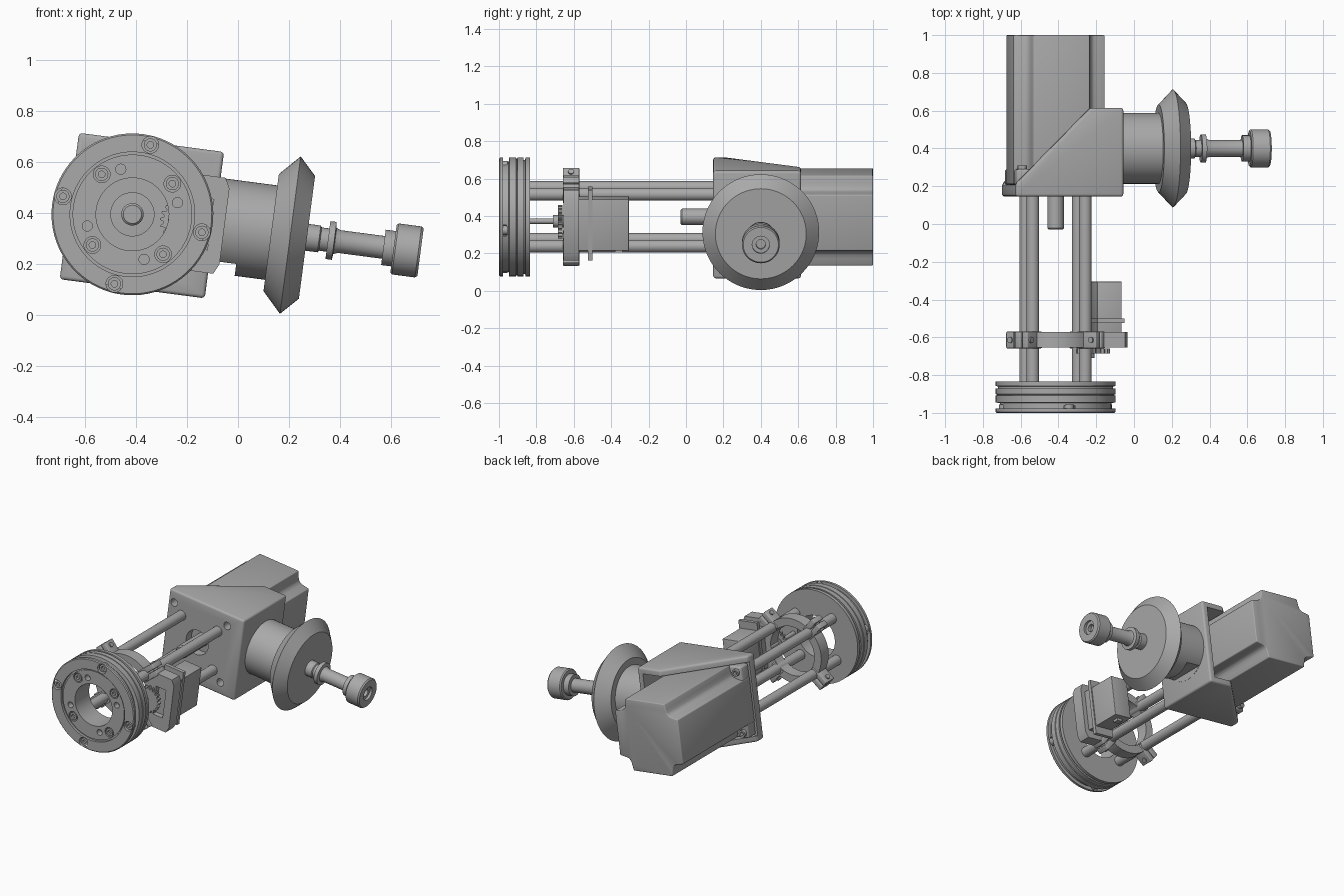
import bpy, bmesh, math
from mathutils import Matrix, Vector

if "Cube" in bpy.data.objects:
    bpy.data.objects.remove(bpy.data.objects["Cube"])

# One grey for the whole assembly
grey = bpy.data.materials.new("machined_grey")
grey.use_nodes = True
grey.diffuse_color = (0.4, 0.4, 0.4, 1)
grey.node_tree.nodes["Principled BSDF"].inputs["Base Color"].default_value = grey.diffuse_color

# The assembly is rolled about its long axis; parts are built unrolled
ROLL = Matrix.Translation((-0.415, 0, 0.395)) @ Matrix.Rotation(math.radians(7.5), 4, 'Y')
ROD = 0.14
CORNERS = [(sx, sz) for sx in (-1, 1) for sz in (-1, 1)]


def finish(name, bm):
    bmesh.ops.remove_doubles(bm, verts=bm.verts, dist=1e-5)
    bmesh.ops.recalc_face_normals(bm, faces=bm.faces)
    mesh = bpy.data.meshes.new(name)
    bm.to_mesh(mesh)
    bm.free()
    mesh.materials.append(grey)
    mesh.shade_smooth()
    mesh.set_sharp_from_angle(angle=math.radians(30))
    ob = bpy.data.objects.new(name, mesh)
    bpy.context.scene.collection.objects.link(ob)
    ob.matrix_world = ROLL
    return ob


def add_lathe(bm, profile, axis, centre, ring=False, steps=48):
    """Spin (radius, position) points about a line along axis."""
    d = Vector((1, 0, 0)) if axis == 'x' else Vector((0, 1, 0))
    c = Vector(centre)
    pts = [c + d * p + Vector((0, 0, r)) for r, p in profile]
    vs = [bm.verts.new(p) for p in pts]
    pairs = list(zip(vs, vs[1:])) + ([(vs[-1], vs[0])] if ring else [])
    es = [bm.edges.new(p) for p in pairs]
    bmesh.ops.spin(bm, geom=vs + es, cent=c, axis=d, angle=2 * math.pi,
                   steps=steps, use_merge=True)


def lathe(name, profile, axis, centre, ring=False, steps=48):
    bm = bmesh.new()
    add_lathe(bm, profile, axis, centre, ring, steps)
    return finish(name, bm)


def rod_shape(r, lo, hi):
    return [(0, lo), (r, lo), (r, hi), (0, hi)]


def tube_shape(inner, outer, lo, hi):
    return [(inner, lo), (outer, lo), (outer, hi), (inner, hi)]


def prism(name, pts, axis, lo, hi, bevel=0.0):
    """Extrude an outline: (x, z) along y, or (x, y) along z."""
    bm = bmesh.new()
    place = (lambda a, b: (a, lo, b)) if axis == 'y' else (lambda a, b: (a, b, lo))
    move = (0, hi - lo, 0) if axis == 'y' else (0, 0, hi - lo)
    face = bm.faces.new([bm.verts.new(place(*p)) for p in pts])
    out = bmesh.ops.extrude_face_region(bm, geom=[face])
    bmesh.ops.translate(bm, vec=move, verts=[v for v in out["geom"]
                                             if isinstance(v, bmesh.types.BMVert)])
    bmesh.ops.recalc_face_normals(bm, faces=bm.faces)
    if bevel:
        bmesh.ops.bevel(bm, geom=bm.edges[:], offset=bevel, segments=3,
                        profile=0.5, affect='EDGES')
    return finish(name, bm)


def box(name, x, y, z, bevel=0.0):
    return prism(name, [(x[0], z[0]), (x[1], z[0]), (x[1], z[1]), (x[0], z[1])],
                 'y', y[0], y[1], bevel)


def cut(ob, cutter):
    mod = ob.modifiers.new("cut", 'BOOLEAN')
    mod.operation, mod.solver, mod.object = 'DIFFERENCE', 'EXACT', cutter
    bpy.context.view_layer.update()
    deps = bpy.context.evaluated_depsgraph_get()
    mesh = bpy.data.meshes.new_from_object(ob.evaluated_get(deps))
    ob.modifiers.clear()
    ob.data = mesh
    mesh.set_sharp_from_angle(angle=math.radians(30))
    bpy.data.objects.remove(cutter)


def drills(spots, r, lo, hi, steps=20):
    bm = bmesh.new()
    for x, z in spots:
        add_lathe(bm, rod_shape(r, lo, hi), 'y', (x, 0, z), steps=steps)
    return finish("drill", bm)


def circle_spots(r, start):
    return [(r * math.cos(math.radians(start + 90 * i)),
             r * math.sin(math.radians(start + 90 * i))) for i in range(4)]


# Grooved end flange, with counterbored screws
flange = lathe("end_flange", [
    (0.143, -0.99), (0.235, -0.99), (0.235, -0.983), (0.245, -0.983), (0.245, -1),
    (0.312, -1), (0.318, -0.994), (0.318, -0.978), (0.295, -0.978), (0.295, -0.948),
    (0.318, -0.945), (0.318, -0.908), (0.31, -0.906), (0.31, -0.903), (0.318, -0.901),
    (0.318, -0.87), (0.305, -0.87), (0.305, -0.86), (0.318, -0.858), (0.318, -0.835),
    (0.143, -0.835)], 'y', (0, 0, 0), ring=True, steps=80)
rim_spots = circle_spots(0.282, 83)
rod_spots = [(ROD * sx, ROD * sz) for sx, sz in CORNERS]
cut(flange, drills(rim_spots + rod_spots, 0.033, -1.05, -0.96))
cut(flange, drills(circle_spots(0.183, 112), 0.02, -1.05, -0.95))
for i, (x, z) in enumerate(rim_spots + rod_spots):
    lathe(f"flange_screw_{i}", [(0, -0.975), (0.013, -0.975), (0.013, -0.99),
                                (0.026, -0.99), (0.026, -0.955), (0, -0.955)],
          'y', (x, 0, z), steps=18)

# Four guide rods
for i, (x, z) in enumerate(rod_spots):
    lathe(f"guide_rod_{i}", rod_shape(0.034, -0.84, 0.16), 'y', (x, 0, z), steps=28)

# Sliding clamp ring with split lugs round the rods
lathe("clamp_ring", tube_shape(0.168, 0.222, -0.655, -0.573), 'y', (0, 0, 0), ring=True)
for i in range(4):
    turn = Matrix.Rotation(math.radians(45 + 90 * i), 4, 'Y')
    for side in (-1, 1):
        z = sorted((side * 0.005, side * 0.042))
        lug = box(f"clamp_lug_{i}_{side}", (0.17, 0.3), (-0.658, -0.57), z, 0.005)
        lug.matrix_world = ROLL @ turn
    bolt = lathe(f"clamp_bolt_{i}", [(0, -0.05), (0.016, -0.05), (0.016, 0.05), (0, 0.05)],
                 'y', (0, 0, 0), steps=16)
    bolt.matrix_world = (ROLL @ turn @ Matrix.Translation((0.27, -0.614, 0))
                         @ Matrix.Rotation(math.pi / 2, 4, 'X'))

# Servo, its mounting plate and the pinion in front of it
mount = prism("servo_mount", [(0.17, -0.15), (0.22, -0.19), (0.345, -0.19), (0.365, -0.15),
                              (0.365, 0.15), (0.345, 0.19), (0.22, 0.19), (0.17, 0.15)],
              'y', -0.655, -0.573)
cut(mount, box("slot", (0.235, 0.31), (-0.7, -0.62), (-0.1, 0.1)))
box("servo_body", (0.205, 0.335), (-0.575, -0.305), (-0.138, 0.138), 0.004)
box("servo_ears", (0.198, 0.342), (-0.525, -0.5), (-0.19, 0.19))
box("servo_cable_exit", (0.25, 0.29), (-0.38, -0.34), (-0.155, -0.13))
lathe("pinion_shaft", rod_shape(0.015, -0.84, -0.57), 'y', (0.175, 0, 0), steps=20)
lathe("pinion_hub", rod_shape(0.033, -0.71, -0.655), 'y', (0.175, 0, 0), steps=24)
teeth = 20
outline = []
for i in range(teeth * 4):
    r = 0.09 if i % 4 < 2 else 0.076
    a = 2 * math.pi * i / (teeth * 4)
    outline.append((0.2 + r * math.cos(a), r * math.sin(a)))
prism("pinion_gear", outline, 'y', -0.685, -0.66)

# Gusseted corner bracket, hollow behind
bracket = prism("corner_bracket", [(-0.25, 0.145), (0.325, 0.145), (0.325, 0.615),
                                   (0.15, 0.615), (-0.25, 0.212)],
                'z', -0.29, 0.29, 0.014)
cut(bracket, box("hollow", (-0.4, 0.285), (0.205, 0.8), (-0.25, 0.25)))
mount_spots = [(0.205 * sx, 0.205 * sz) for sx, sz in CORNERS]
cut(bracket, drills([(0, 0)], 0.085, 0.1, 0.3, 40))
cut(bracket, drills(mount_spots, 0.026, 0.1, 0.3))

# Motor with notched corners, front flange and shaft
corner = [(0.243, 0.15), (0.2, 0.158), (0.178, 0.165), (0.165, 0.178), (0.158, 0.2), (0.15, 0.243)]
body = []
for q in range(4):
    c, s = (1, 0, -1, 0)[q], (0, 1, 0, -1)[q]
    body += [(c * x - s * z, s * x + c * z) for x, z in corner]
prism("motor_body", body, 'y', 0.21, 1.0, 0.006)
box("motor_flange", (-0.24, 0.24), (0.206, 0.29), (-0.24, 0.24), 0.012)
for i, (x, z) in enumerate(mount_spots):
    lathe(f"motor_screw_{i}", tube_shape(0.012, 0.024, 0.28, 0.31), 'y', (x, 0, z),
          ring=True, steps=18)
lathe("motor_shaft", [(0, -0.03), (0.036, -0.03), (0.044, -0.022), (0.044, 0.22), (0, 0.22)],
      'y', (0, 0, 0), steps=32)

# Side hub with a relief underneath
hub = lathe("side_hub", rod_shape(0.187, 0.31, 0.56), 'x', (0, 0.4, 0), steps=64)
cut(hub, box("relief", (0.326, 0.43), (0, 0.8), (-0.4, -0.14)))

# Double-bevelled wheel
lathe("bevel_wheel", [(0, 0.55), (0.232, 0.55), (0.312, 0.626), (0.243, 0.692), (0, 0.692)],
      'x', (0, 0.4, 0), steps=72)

# Spindle with collar and knurl-free end knob
lathe("spindle", [(0, 0.68), (0.053, 0.68), (0.053, 0.74), (0.046, 0.745), (0.046, 0.775),
                  (0.075, 0.775), (0.075, 0.8), (0.052, 0.803), (0.045, 0.82), (0.045, 0.995),
                  (0.07, 0.995), (0.07, 1.045), (0, 1.045)], 'x', (0, 0.4, 0))
lathe("end_knob", [(0, 1.035), (0.094, 1.035), (0.101, 1.042), (0.101, 1.133), (0.094, 1.142),
                   (0.046, 1.142), (0.046, 1.125), (0.025, 1.125), (0.025, 1.1), (0, 1.1)],
      'x', (0, 0.4, 0))
